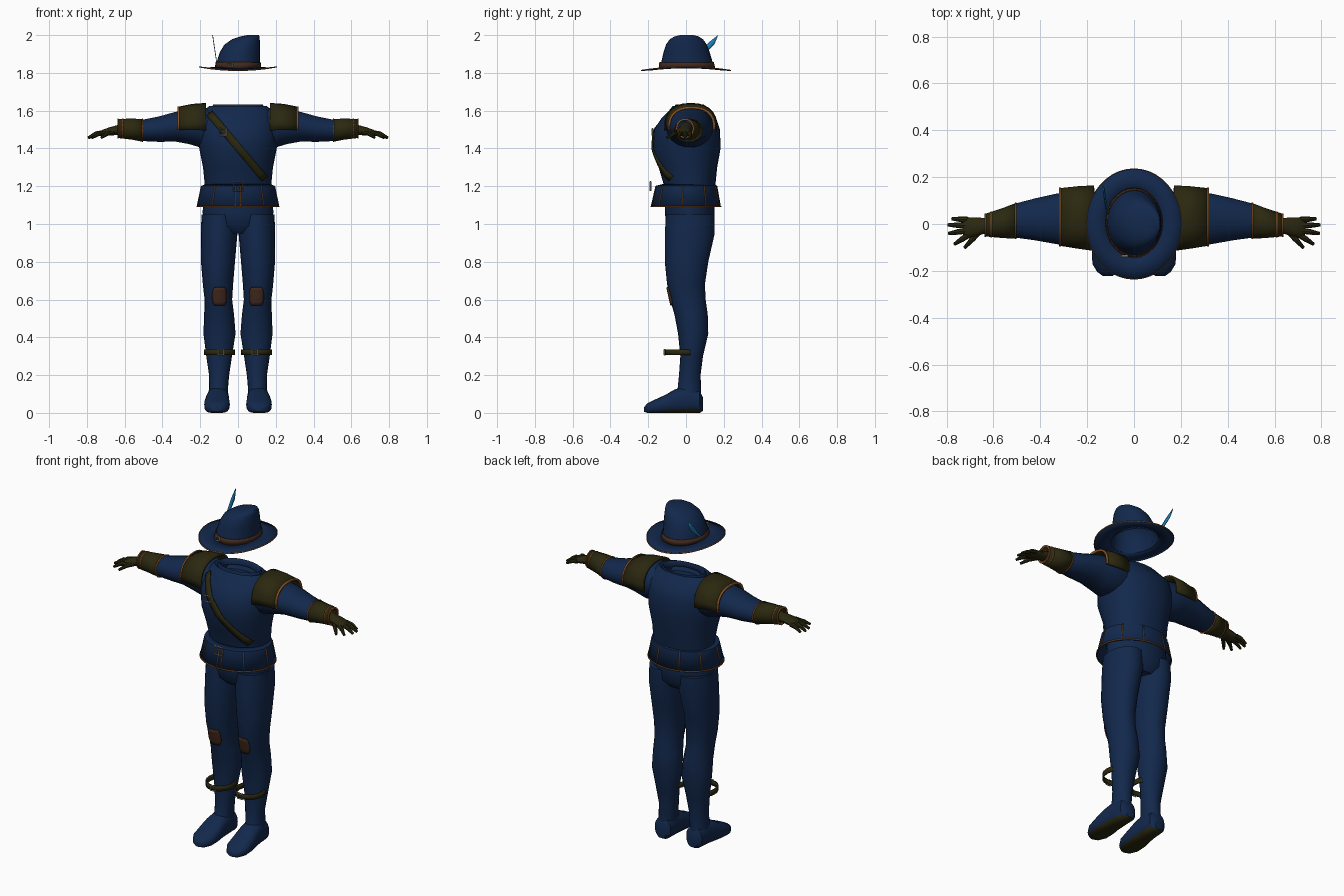
import bpy, bmesh, math
from mathutils import Vector
from mathutils.bvhtree import BVHTree

cube = bpy.data.objects.get("Cube")
if cube:
    bpy.data.objects.remove(cube)


def material(name, rgb):
    m = bpy.data.materials.new(name)
    m.use_nodes = True
    m.diffuse_color = (*rgb, 1)
    bsdf = m.node_tree.nodes["Principled BSDF"]
    bsdf.inputs["Base Color"].default_value = (*rgb, 1)
    bsdf.inputs["Roughness"].default_value = 0.8
    return m


NAVY = material("navy cloth", (0.006, 0.021, 0.072))
OLIVE = material("olive leather", (0.024, 0.021, 0.005))
BROWN = material("brown patch", (0.055, 0.022, 0.012))
TRIM = material("orange trim", (0.25, 0.085, 0.018))
STEEL = material("buckle steel", (0.3, 0.3, 0.28))
PLUME = material("feather blue", (0.012, 0.2, 0.45))

TAU = math.tau
SIDES = (("left_", 1), ("right_", -1))


def finish(name, bm, mat, mirror=1, thick=0):
    for v in bm.verts:
        v.co.x *= mirror
    bmesh.ops.recalc_face_normals(bm, faces=bm.faces)
    mesh = bpy.data.meshes.new(name)
    bm.to_mesh(mesh)
    bm.free()
    mesh.materials.append(mat)
    obj = bpy.data.objects.new(name, mesh)
    bpy.context.collection.objects.link(obj)
    if thick:
        mod = obj.modifiers.new("thickness", "SOLIDIFY")
        mod.thickness, mod.offset = thick, 0
    return obj


def loft(name, mat, stations, axis="z", n=20, arc=None, caps=True, mirror=1, thick=0, power=1.0, grow=0):
    """Stations are (position, centre a, centre b, radius a, radius b)."""
    bm = bmesh.new()
    a0, a1 = arc or (0, TAU)
    count = n + 1 if arc else n
    rings = []
    for t, ca, cb, ra, rb in stations:
        ring = []
        for i in range(count):
            ang = a0 + (a1 - a0) * i / n
            c, s = math.cos(ang), math.sin(ang)
            a = ca + (ra + grow) * math.copysign(abs(c) ** power, c)
            b = cb + (rb + grow) * math.copysign(abs(s) ** power, s)
            co = {"x": (t, a, b), "y": (a, t, b), "z": (a, b, t)}[axis]
            ring.append(bm.verts.new(co))
        rings.append(ring)
    for lo, hi in zip(rings, rings[1:]):
        for i in range(n):
            j = (i + 1) % count
            bm.faces.new((lo[i], lo[j], hi[j], hi[i]))
    if caps and not arc:
        bm.faces.new(rings[0])
        bm.faces.new(rings[-1])
    return finish(name, bm, mat, mirror, thick)


def draped(name, target, mat, shape, nu, nv):
    """Sheet laid on the front of a target; shape(u, v) gives x and z."""
    tree = BVHTree.FromObject(target, bpy.context.evaluated_depsgraph_get())
    bm = bmesh.new()
    rows = []
    for i in range(nu + 1):
        row = []
        for j in range(nv + 1):
            x, z = shape(i / nu, j / nv)
            hit = tree.ray_cast(Vector((x, -1, z)), Vector((0, 1, 0)))[0]
            row.append(bm.verts.new((x, (hit.y if hit else -0.05) - 0.004, z)))
        rows.append(row)
    for p, q in zip(rows, rows[1:]):
        for j in range(nv):
            bm.faces.new((p[j], p[j + 1], q[j + 1], q[j]))
    return finish(name, bm, mat, thick=0.008)


def buckle(name, x, y, z, half, turn=0.0):
    bpy.ops.mesh.primitive_torus_add(
        major_segments=4, minor_segments=4, major_radius=half * 1.41, minor_radius=0.005,
        location=(x, y, z), rotation=(math.pi / 2, math.pi / 4 + turn, 0))
    obj = bpy.context.object
    obj.name = name
    obj.data.materials.append(STEEL)


# Torso with a sunken neck opening
torso = loft("tunic_body", NAVY, [
    (1.1, 0, .02, .17, .12), (1.2, 0, .02, .175, .135), (1.3, 0, .01, .185, .155),
    (1.4, 0, .003, .205, .18), (1.5, 0, .005, .215, .175), (1.56, 0, .015, .205, .145),
    (1.6, 0, .015, .185, .105), (1.625, 0, .015, .15, .085), (1.605, 0, .015, .115, .065),
    (1.58, 0, .015, .1, .055)], n=28, power=.92)
loft("collar_fold", NAVY, [(1.6, 0, .015, .145, .085), (1.63, 0, .02, .13, .075),
                           (1.605, 0, .015, .105, .06)], caps=False, thick=.006)

# Flared tunic skirt with stitched borders
skirt = [(1.09, 0, 0, .215, .182), (1.2, 0, .003, .192, .16)]
loft("tunic_skirt", NAVY, skirt + [(1.208, 0, .01, .17, .135)], n=32, caps=False, thick=.006)
loft("skirt_hem", TRIM, [(1.089, 0, 0, .215, .182), (1.096, 0, 0, .214, .181)],
     n=32, caps=False, thick=.003, grow=.004)
for i, deg in enumerate((-93.5, -86.5, -129, -51, -6, 186, 35, 70, 110, 145)):
    mid = math.radians(deg)
    loft(f"skirt_stitch_{i + 1}", TRIM, skirt, n=2, arc=(mid - .014, mid + .014), thick=.003, grow=.004)
buckle("belt_buckle", 0, -.188, 1.2, .024)

# Cross strap over the chest
draped("chest_strap", torso, OLIVE,
       lambda u, v: (-.165 + .29 * u + .03 * v, 1.572 - .345 * u + .026 * v), 16, 2)
buckle("chest_buckle", -.08, -.178, 1.487, .018)

# Trouser seat
loft("trouser_seat", NAVY, [(.95, 0, .025, .1, .09), (.99, 0, .022, .17, .125),
                            (1.06, 0, .02, .188, .132), (1.14, 0, .02, .18, .13)], n=24)

for side, s in SIDES:
    # Leg and foot
    leg = loft(side + "leg", NAVY, [
        (.07, .107, .005, .055, .075), (.13, .103, .018, .05, .062), (.2, .1, .02, .053, .057),
        (.3, .1, .03, .068, .06), (.42, .098, .038, .085, .08), (.52, .1, .027, .079, .088),
        (.6, .104, .01, .073, .094), (.68, .106, 0, .08, .1), (.8, .106, .003, .09, .115),
        (.95, .1, .02, .097, .132), (1.05, .098, .022, .095, .128)], mirror=s)
    boot = loft(side + "boot", NAVY, [
        (.09, .103, .045, .03, .035), (.072, .104, .06, .052, .06), (0, .106, .07, .058, .072),
        (-.06, .109, .06, .063, .064), (-.11, .111, .045, .068, .05), (-.17, .112, .032, .066, .036),
        (-.205, .112, .024, .045, .026), (-.222, .112, .018, .02, .012)], "y", mirror=s, power=.8)
    boot.data.materials.append(OLIVE)
    for v in boot.data.vertices:
        v.co.z = max(v.co.z, 0)
    for f in boot.data.polygons:
        if f.center.z < .02 and f.normal.z < -.6:
            f.material_index = 1

    # Knee patch and calf strap
    draped(side + "knee_patch", leg, BROWN,
           lambda u, v: (s * .098 + (u - .5) * .075 * (1 - .3 * abs(2 * v - 1) ** 3), .57 + .095 * v), 6, 6)
    loft(side + "calf_strap", OLIVE, [(.306, .097, -.02, .078, .088), (.336, .097, -.02, .078, .088)],
         caps=False, thick=.008, mirror=s)
    buckle(side + "calf_buckle", s * .09, -.113, .321, .015)

    # Sleeve
    loft(side + "sleeve", NAVY, [
        (.1, .02, 1.52, .1, .09), (.2, .02, 1.512, .125, .108), (.26, .02, 1.514, .118, .092),
        (.33, .022, 1.515, .108, .08), (.42, .02, 1.502, .09, .068), (.5, .015, 1.496, .074, .058),
        (.54, .01, 1.497, .06, .05)], "x", n=18, mirror=s)

    # Shoulder pad with border
    pad = [(.17, .025, 1.515, .135, .12), (.24, .028, 1.517, .128, .113), (.315, .03, 1.515, .118, .1)]
    span = (-.12, math.pi + .12)
    loft(side + "shoulder_pad", OLIVE, pad, "x", n=14, arc=span, thick=.012, mirror=s, power=.85)
    loft(side + "pad_border", TRIM, [(.311, *pad[2][1:]), (.32, *pad[2][1:])], "x", n=14, arc=span,
         thick=.012, mirror=s, power=.85, grow=.002)

    # Bracer with borders
    cuff = [(.505, .013, 1.496, .072, .058), (.56, .004, 1.502, .06, .053), (.635, -.005, 1.506, .044, .048)]
    loft(side + "bracer", OLIVE, cuff, "x", n=14, caps=False, thick=.008, mirror=s)
    for i, (x, y, z, ry, rz) in enumerate((cuff[0], (.61, -.002, 1.505, .049, .049), cuff[2])):
        loft(f"{side}bracer_border_{i + 1}", TRIM, [(x - .003, y, z, ry, rz), (x + .003, y, z, ry, rz)],
             "x", n=14, caps=False, thick=.01, mirror=s, grow=.001)

    # Glove
    loft(side + "glove_palm", OLIVE, [
        (.59, 0, 1.503, .036, .036), (.64, -.008, 1.497, .034, .026), (.68, -.013, 1.49, .041, .022),
        (.715, -.016, 1.482, .043, .018), (.73, -.016, 1.478, .034, .01)], "x", n=12, mirror=s)
    bm = bmesh.new()
    fingers = [((.71, .018, 1.482), (.775, .022, 1.456)), ((.715, -.006, 1.484), (.792, -.004, 1.456)),
               ((.715, -.028, 1.484), (.79, -.04, 1.458)), ((.705, -.046, 1.482), (.765, -.085, 1.46)),
               ((.66, -.032, 1.486), (.722, -.1, 1.458))]
    for start, end in fingers:
        p, q = Vector(start), Vector(end)
        knuckle = (p + q) / 2 + Vector((0, 0, .007))
        for a, b, r0, r1 in ((p, knuckle, .013, .012), (knuckle, q, .012, .007)):
            d = b - a
            m = d.to_track_quat("Z", "Y").to_matrix().to_4x4()
            m.translation = (a + b) / 2
            bmesh.ops.create_cone(bm, cap_ends=True, segments=8, radius1=r0, radius2=r1,
                                  depth=d.length + .004, matrix=m)
    finish(side + "glove_fingers", bm, OLIVE, s)

# Hat: leaning crown, curled brim, band and feather
crown = [(1.822, 0, .005, .118, .145), (1.86, .002, .005, .114, .135), (1.91, .01, .003, .106, .122),
         (1.95, .022, .002, .094, .108), (1.978, .042, .002, .073, .088), (1.993, .064, .003, .05, .064),
         (2.0, .08, .005, .03, .035)]
hat = loft("hat_crown", NAVY, crown, n=28, caps=False)
bm = bmesh.new()
bm.from_mesh(hat.data)
bmesh.ops.holes_fill(bm, edges=[e for e in bm.edges if e.is_boundary and e.verts[0].co.z > 1.99], sides=0)
bm.to_mesh(hat.data)
bm.free()
brim = loft("hat_brim", NAVY, [(1.823, 0, .005, .117, .144), (1.815, 0, .002, .16, .19),
                               (1.813, 0, 0, .203, .235)], n=40, caps=False, thick=.005)
edge = loft("hat_brim_border", TRIM, [(1.81, 0, 0, .204, .236), (1.816, 0, 0, .204, .236)],
            n=40, caps=False, thick=.003)
for obj in (brim, edge):
    for v in obj.data.vertices:
        v.co.z += .018 * (v.co.x / .2) ** 2
loft("hat_band", BROWN, [(1.826, 0, .005, .118, .145), (1.856, .002, .005, .115, .137)],
     n=28, caps=False, thick=.004, grow=.003)
buckle("hat_band_buckle", -.04, -.138, 1.843, .012)

bm = bmesh.new()
outline = [(.02, 1.85), (.075, 1.885), (.125, 1.925), (.15, 1.95), (.17, 2.0),
           (.125, 1.965), (.095, 1.935), (.06, 1.895)]
bm.faces.new([bm.verts.new((-.112 - .15 * (z - 1.85), y, z)) for y, z in outline])
finish("hat_feather", bm, PLUME, thick=.004)

# Smooth shading with sharp edges kept
bpy.ops.object.select_all(action="DESELECT")
for obj in bpy.context.scene.objects:
    if obj.type == "MESH":
        obj.select_set(True)
        bpy.context.view_layer.objects.active = obj
bpy.ops.object.shade_smooth_by_angle(angle=math.radians(40))
